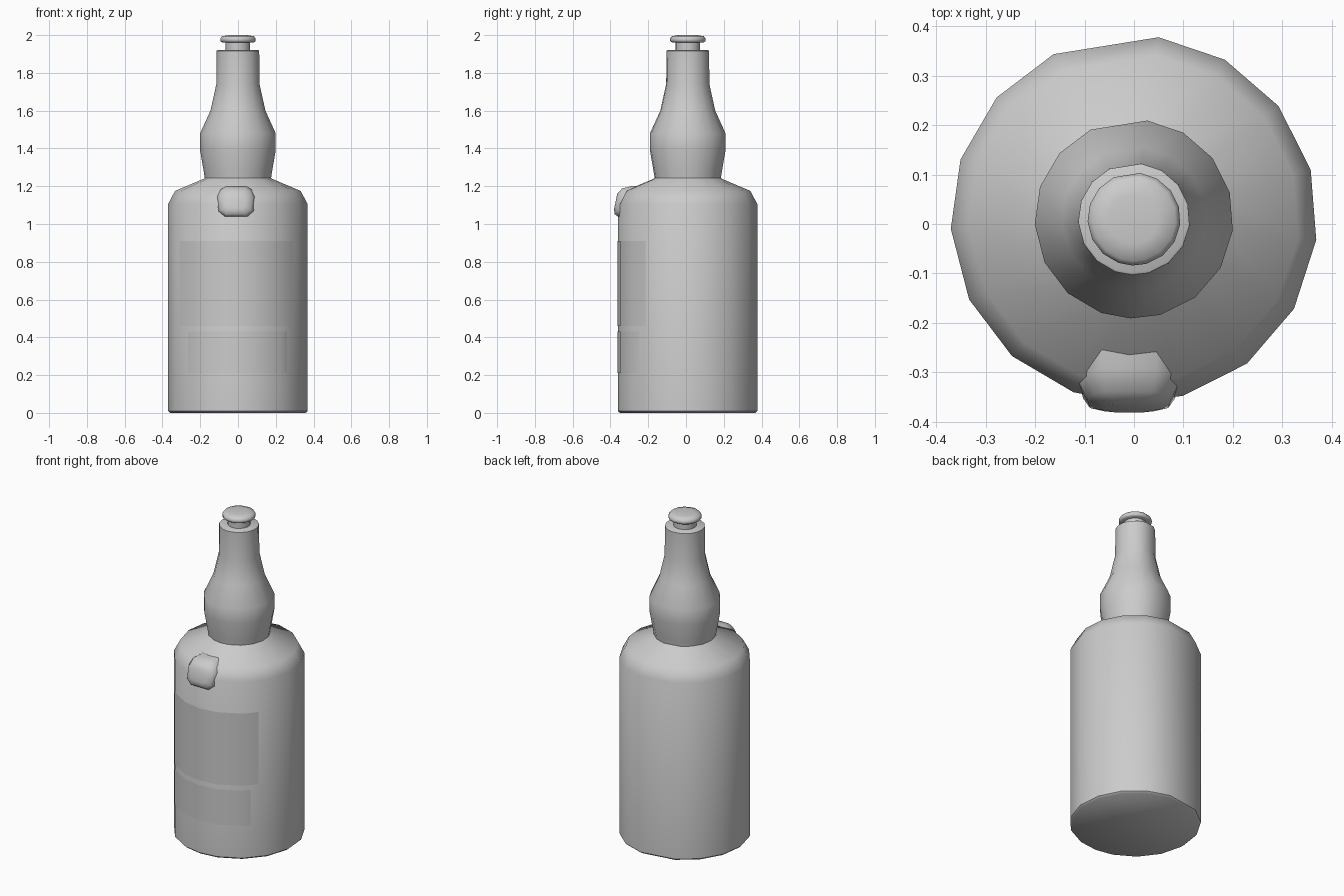
import bpy, bmesh, math

if "Cube" in bpy.data.objects:
    bpy.data.objects.remove(bpy.data.objects["Cube"])

CY = 0.01
# Bottle facets: slightly uneven 16-sided cross-section
ANGLES = [-177, -154, -131.7, -109.3, -92, -74.5, -52, -29.3, -6.5, 15.6,
          38, 60.3, 82.3, 116, 138.5, 161]


def finish(name, bm, angle=45):
    bmesh.ops.recalc_face_normals(bm, faces=bm.faces)
    mesh = bpy.data.meshes.new(name)
    bm.to_mesh(mesh)
    bm.free()
    obj = bpy.data.objects.new(name, mesh)
    bpy.context.collection.objects.link(obj)
    bpy.ops.object.select_all(action='DESELECT')
    obj.select_set(True)
    bpy.context.view_layer.objects.active = obj
    bpy.ops.object.shade_smooth_by_angle(angle=math.radians(angle))
    return obj


def ring_point(r, deg):
    a = math.radians(deg)
    return r * math.cos(a), CY + r * math.sin(a)


def loft(bm, loops):
    """Join closed vertex loops and cap both ends."""
    n = len(loops[0])
    rings = [[bm.verts.new(p) for p in loop] for loop in loops]
    for a, b in zip(rings, rings[1:]):
        for i in range(n):
            j = (i + 1) % n
            bm.faces.new((a[i], a[j], b[j], b[i]))
    bm.faces.new(rings[0])
    bm.faces.new(rings[-1])


def turned(name, profile, angle=45):
    bm = bmesh.new()
    loft(bm, [[(*ring_point(r, d), z) for d in ANGLES] for r, z in profile])
    return finish(name, bm, angle)


# Body with rounded shoulder
turned("bottle_body", [(0.36, 0), (0.371, 0.01), (0.371, 1.105), (0.334, 1.175),
                       (0.18, 1.24), (0.172, 1.25)])
# Bulged neck
turned("bottle_neck", [(0.175, 1.235), (0.182, 1.28), (0.201, 1.39), (0.201, 1.48),
                       (0.146, 1.60), (0.115, 1.74), (0.113, 1.917), (0.108, 1.92)])
# Stopper stem and cap
turned("stopper_stem", [(0.065, 1.90), (0.065, 1.97)])
turned("stopper_cap", [(0.085, 1.962), (0.094, 1.968), (0.094, 1.982),
                       (0.085, 1.994), (0.05, 2.0)], 60)


def label(name, x0, x1, z0, z1):
    """Thin sheet wrapped over the front facets."""
    pts = [ring_point(0.373, d) for d in ANGLES[:9]]
    path = []
    for (ax, ay), (bx, by) in zip(pts, pts[1:]):
        for x in (x0, x1):
            if ax <= x < bx:
                path.append((x, ay + (by - ay) * (x - ax) / (bx - ax)))
        if x0 < bx < x1:
            path.append((bx, by))
    path.sort()
    bm = bmesh.new()
    low = [bm.verts.new((x, y, z0)) for x, y in path]
    high = [bm.verts.new((x, y, z1)) for x, y in path]
    for i in range(len(path) - 1):
        bm.faces.new((low[i], low[i + 1], high[i + 1], high[i]))
    obj = finish(name, bm)
    mat = bpy.data.materials.new(name)
    mat.diffuse_color = (0.9, 0.9, 0.9, 1)
    mat.use_nodes = True
    mat.node_tree.nodes["Principled BSDF"].inputs["Base Color"].default_value = mat.diffuse_color
    obj.data.materials.append(mat)


# Paper labels
label("main_label", -0.31, 0.29, 0.46, 0.91)
label("lower_label", -0.265, 0.26, 0.21, 0.43)

# Raised seal on the shoulder: rounded outline, leaning back at the top
outline = [(-0.6, -1), (0.6, -1), (0.93, -0.65), (1, 0.3), (0.85, 0.75), (0.55, 1),
           (-0.55, 1), (-0.85, 0.75), (-1, 0.3), (-0.93, -0.65)]


def seal_loop(scale, y_low, y_high):
    loop = []
    for u, v in outline:
        t = (v * scale + 1) / 2
        loop.append((-0.01 + 0.1 * u * scale, y_low + (y_high - y_low) * t ** 2
                     + 0.012 * (u * scale) ** 2, 1.12 + 0.08 * v * scale))
    return loop


bm = bmesh.new()
loft(bm, [seal_loop(1, -0.28, -0.2), seal_loop(1, -0.365, -0.295),
          seal_loop(0.85, -0.382, -0.335), seal_loop(0.5, -0.384, -0.35)])
finish("shoulder_seal", bm, 60)
